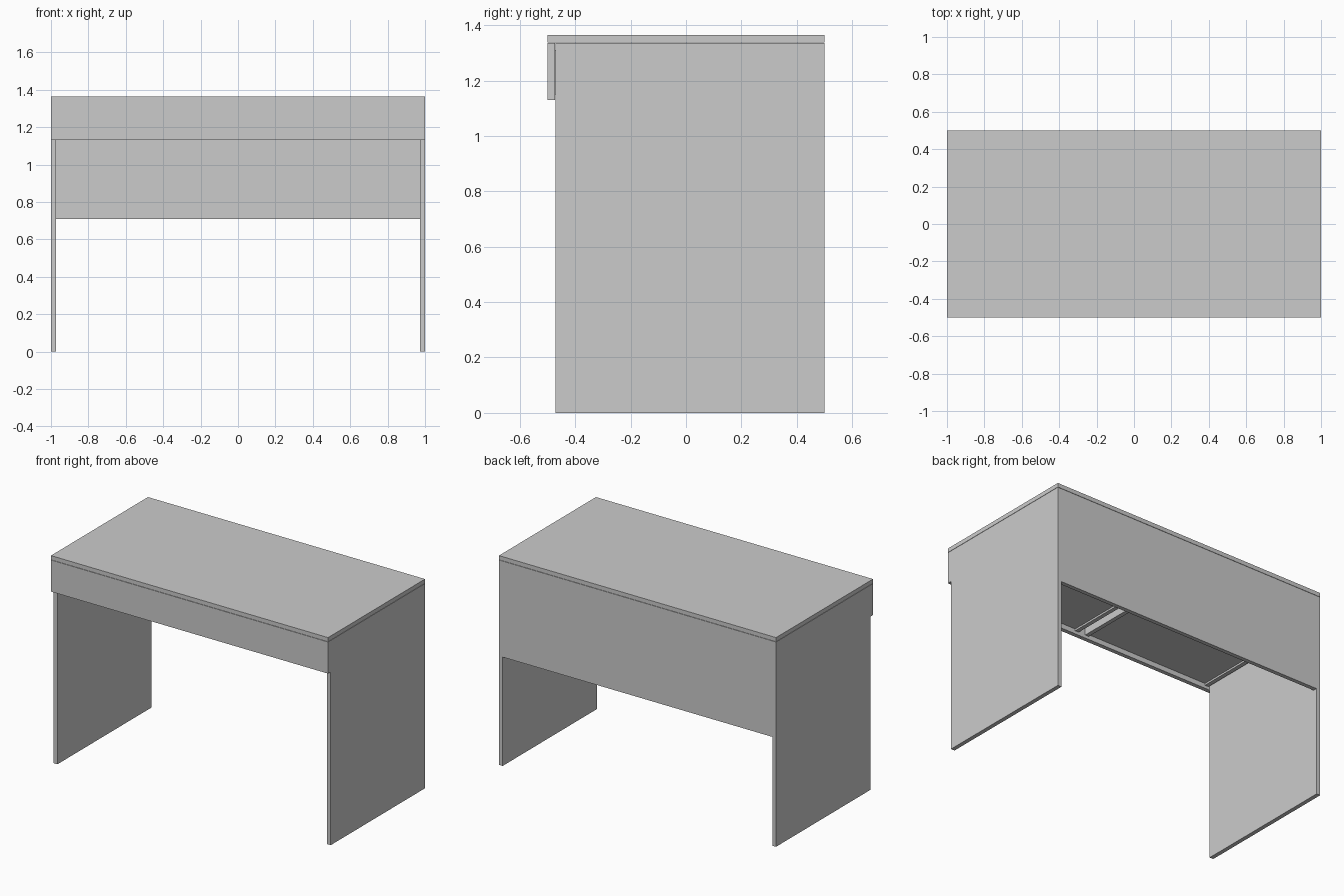
import bpy

if "Cube" in bpy.data.objects:
    bpy.data.objects.remove(bpy.data.objects["Cube"])

T = 0.027  # board thickness


def board(name, x, y, z):
    """Box from (min, max) ranges on each axis."""
    bpy.ops.mesh.primitive_cube_add(
        size=1, location=[(a + b) / 2 for a, b in (x, y, z)])
    ob = bpy.context.object
    ob.name = name
    ob.scale = [b - a for a, b in (x, y, z)]
    bpy.ops.object.transform_apply(location=False, rotation=False, scale=True)
    return ob


def mirrored(s, a, b):
    return (a, b) if s > 0 else (-b, -a)


# Desk top and back modesty panel
board("desk_top", (-1, 1), (-0.5, 0.5), (1.338, 1.365))
board("back_panel", (-1 + T, 1 - T), (0.5 - T, 0.5), (0.71, 1.336))

for s, side in ((-1, "left"), (1, "right")):
    # Side panel legs
    board(f"{side}_leg_panel", mirrored(s, 1 - T, 1), (-0.472, 0.5), (0, 1.336))
    # Drawer front
    board(f"{side}_drawer_front", mirrored(s, 0.001, 1), (-0.5, -0.473), (1.13, 1.336))
    # Drawer box: walls with a slightly recessed bottom
    x0, x1, y0, y1 = 0.025, 0.965, -0.473, 0.44
    z0, z1 = 1.15, 1.31
    board(f"{side}_drawer_inner_wall", mirrored(s, x0, x0 + T), (y0, y1), (z0, z1))
    board(f"{side}_drawer_outer_wall", mirrored(s, x1 - T, x1), (y0, y1), (z0, z1))
    board(f"{side}_drawer_back", mirrored(s, x0 + T, x1 - T), (y1 - T, y1), (z0, z1))
    board(f"{side}_drawer_bottom", mirrored(s, x0 + T, x1 - T), (y0, y1 - T),
          (z0 + 0.012, z0 + 0.027))
